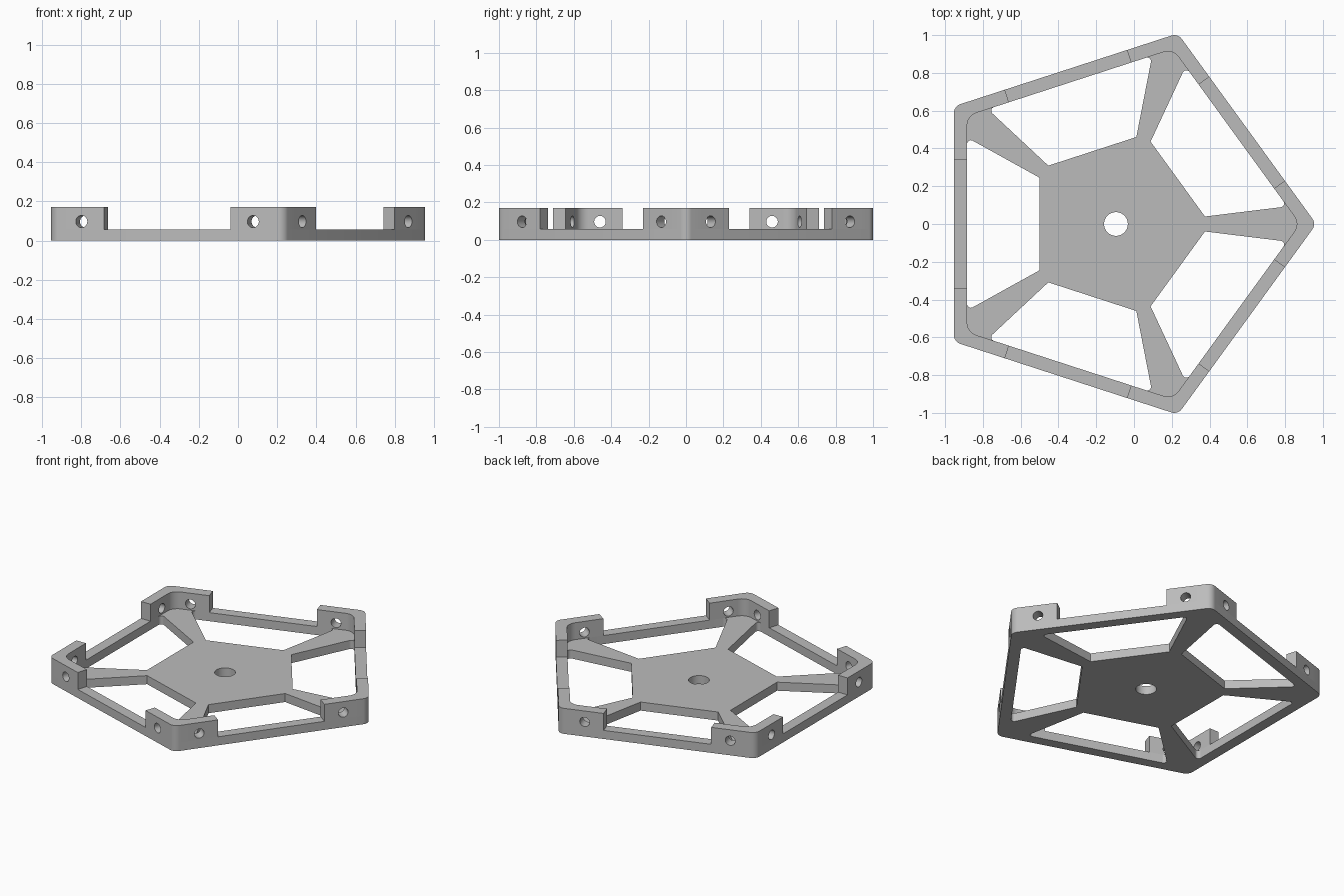
import bpy
import bmesh
from math import cos, sin, tan, pi, radians
from mathutils import Matrix, Vector

cube = bpy.data.objects.get("Cube")
if cube:
    bpy.data.objects.remove(cube)

OUTER, INNER, HUB = 0.858, 0.788, 0.4045   # apothems
PLATE, TOP = 0.057, 0.17                   # heights
GAP, LEG = 0.34, 0.52                      # wall leg start and end along a side
CENTRE = Matrix.Translation((-0.0955, 0, 0))
# Maps a flat outline (along side, up) extruded outward from the middle
UPRIGHT = Matrix(((0, 0, 1, 0), (1, 0, 0, 0), (0, 1, 0, 0), (0, 0, 0, 1)))

grey = bpy.data.materials.new("plain grey")
grey.use_nodes = True
colour = (0.5, 0.5, 0.5, 1)
grey.diffuse_color = colour
bsdf = next(n for n in grey.node_tree.nodes if n.type == 'BSDF_PRINCIPLED')
bsdf.inputs["Base Color"].default_value = colour


def turn(degrees):
    return CENTRE @ Matrix.Rotation(radians(degrees), 4, 'Z')


def polar(radius, angle):
    return Vector((radius * cos(angle), radius * sin(angle)))


def fillet(points, radii, steps=8):
    """Round the corners of a closed 2D outline."""
    out = []
    for i, (p, r) in enumerate(zip(points, radii)):
        p = Vector(p)
        if r == 0:
            out.append(p)
            continue
        u = (Vector(points[i - 1]) - p).normalized()
        v = (Vector(points[(i + 1) % len(points)]) - p).normalized()
        half = u.angle(v) / 2
        c = p + (u + v).normalized() * r / sin(half)
        a = (p + u * r / tan(half) - c).normalized()
        b = (p + v * r / tan(half) - c).normalized()
        out += [c + a.slerp(b, s / steps) * r for s in range(steps + 1)]
    return out


def circle(centre, radius, steps=32):
    return [Vector(centre) + polar(radius, 2 * pi * k / steps) for k in range(steps)]


def slab(bm, loops, low, high, matrix):
    """Add a solid slab: the first loop is its outline, the rest are holes."""
    verts, levels = [], []
    for z in (low, high):
        rings = [[bm.verts.new((p[0], p[1], z)) for p in loop] for loop in loops]
        edges = [bm.edges.new((ring[i - 1], ring[i]))
                 for ring in rings for i in range(len(ring))]
        bmesh.ops.triangle_fill(bm, edges=edges, normal=(0, 0, 1), use_beauty=True)
        levels.append(rings)
        verts += [v for ring in rings for v in ring]
    for a, b in zip(*levels):
        for i in range(len(a)):
            bm.faces.new((a[i - 1], a[i], b[i], b[i - 1]))
    bmesh.ops.transform(bm, matrix=matrix, verts=verts)


def finish(name, bm):
    """Turn the mesh into an object, smooth on its curves and sharp on its edges."""
    bmesh.ops.recalc_face_normals(bm, faces=bm.faces[:])
    for face in bm.faces:
        face.smooth = True
    for edge in bm.edges:
        edge.smooth = edge.calc_face_angle(0) < radians(30)
    mesh = bpy.data.meshes.new(name)
    bm.to_mesh(mesh)
    bm.free()
    mesh.materials.append(grey)
    obj = bpy.data.objects.new(name, mesh)
    bpy.context.scene.collection.objects.link(obj)


# Base plate: rounded pentagon rim, hub and five flared spokes between windows
rim = fillet([polar(OUTER / cos(pi / 5), 2 * pi * k / 5) for k in range(5)], [0.05] * 5)
window = fillet([(HUB, -0.245), (INNER, -0.4575), (INNER, 0.4575), (HUB, 0.245)],
                [0, 0.02, 0.02, 0])
windows = [[Matrix.Rotation(radians(36 + 72 * k), 2) @ p for p in window]
           for k in range(5)]
bm = bmesh.new()
slab(bm, [rim, *windows, circle((0, 0), 0.063)], 0, PLATE, CENTRE)
finish("base_plate", bm)

# Raised corner walls: a rounded bend joined to two legs with a screw hole each
plus, minus = Matrix.Rotation(pi / 5, 2), Matrix.Rotation(-pi / 5, 2)
bend = fillet([minus @ Vector((OUTER, LEG)), (OUTER / cos(pi / 5), 0),
               plus @ Vector((OUTER, -LEG)), plus @ Vector((INNER, -LEG)),
               (INNER / cos(pi / 5), 0), minus @ Vector((INNER, LEG))],
              [0, 0.05, 0, 0, 0.07, 0])
bm = bmesh.new()
for k in range(5):
    slab(bm, [bend], PLATE, TOP, turn(72 * k))
    for side in (-1, 1):
        leg = [(side * GAP, PLATE), (side * LEG, PLATE),
               (side * LEG, TOP), (side * GAP, TOP)]
        slab(bm, [leg, circle((side * 0.46, 0.097), 0.031, 24)],
             INNER, OUTER, turn(36 + 72 * k) @ UPRIGHT)
finish("corner_walls", bm)
